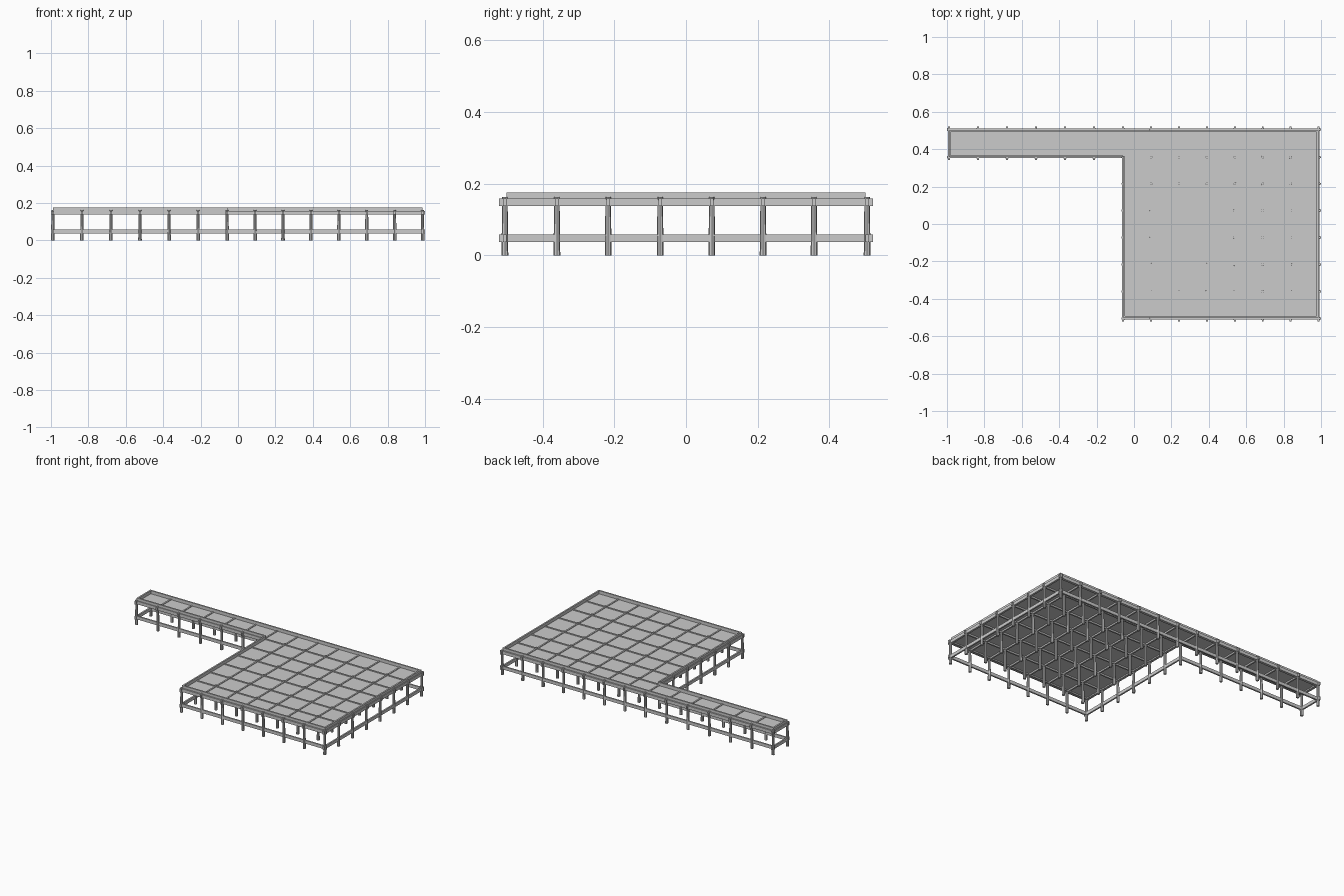
import bpy, bmesh
from mathutils import Matrix, Vector

if "Cube" in bpy.data.objects:
    bpy.data.objects.remove(bpy.data.objects["Cube"])


def finish(bm, name):
    me = bpy.data.meshes.new(name)
    bm.to_mesh(me)
    bm.free()
    ob = bpy.data.objects.new(name, me)
    bpy.context.collection.objects.link(ob)
    return ob


def box(bm, x0, x1, y0, y1, z0, z1):
    m = Matrix.Translation(((x0 + x1) / 2, (y0 + y1) / 2, (z0 + z1) / 2))
    bmesh.ops.create_cube(bm, size=1, matrix=m @ Matrix.Diagonal((x1 - x0, y1 - y0, z1 - z0, 1)))


def beam_x(bm, x0, x1, y, z0, z1, w=0.01):
    box(bm, x0, x1, y - w / 2, y + w / 2, z0, z1)


def beam_y(bm, x, y0, y1, z0, z1, w=0.01):
    box(bm, x - w / 2, x + w / 2, y0, y1, z0, z1)


# Layout: a square platform with a narrow walkway along the back
left, mid, right = -0.99, -0.058, 0.987
front, inner, back = -0.505, 0.357, 0.505
walk_xs = [left + (mid - left) * i / 6 for i in range(6)]
plat_xs = [mid + (right - mid) * i / 7 for i in range(8)]
plat_ys = [-0.505, -0.36, -0.217, -0.072, 0.072, 0.215, 0.357, 0.505]
over = 0.016

# Tapered round posts
bm = bmesh.new()
spots = [(x, y) for x in walk_xs for y in (inner, back)]
spots += [(x, y) for x in plat_xs for y in plat_ys]
for x, y in spots:
    bmesh.ops.create_cone(bm, cap_ends=True, segments=8, radius1=0.0095, radius2=0.0075,
                          depth=0.163, matrix=Matrix.Translation((x, y, 0.0815)))
finish(bm, "posts")

# Upper beams in both directions
bm = bmesh.new()
z0, z1 = 0.137, 0.158
for y in plat_ys:
    beam_x(bm, mid - 0.01, 1.0, y, z0, z1)
for y in (inner, back):
    beam_x(bm, -1.0, mid - 0.01, y, z0, z1)
for x in plat_xs:
    beam_y(bm, x, front - over, back + over, z0, z1)
for x in walk_xs:
    beam_y(bm, x, inner - over, back + over, z0, z1)
finish(bm, "upper_beams")

# Lower bracing around the outside
bm = bmesh.new()
z0, z1 = 0.037, 0.058
beam_x(bm, -1.0, 1.0, back, z0, z1)
beam_x(bm, -1.0, mid, inner, z0, z1)
beam_x(bm, mid - 0.01, 1.0, front, z0, z1)
beam_y(bm, left, inner - over, back + over, z0, z1)
beam_y(bm, mid, front - over, inner, z0, z1)
beam_y(bm, right, front - over, back + over, z0, z1)
finish(bm, "lower_braces")

# Deck boards
bm = bmesh.new()
box(bm, mid, right, front, back, 0.147, 0.154)
finish(bm, "platform_deck")
bm = bmesh.new()
box(bm, left, mid, inner, back, 0.147, 0.154)
finish(bm, "walkway_deck")

# Raised edging around the deck
bm = bmesh.new()
z0, z1 = 0.139, 0.175
f, n, b = front + 0.009, inner + 0.005, back - 0.009
beam_x(bm, left, right, b, z0, z1)
beam_x(bm, left, mid, n, z0, z1)
beam_x(bm, mid, right, f, z0, z1)
beam_y(bm, left + 0.005, n, b, z0, z1)
beam_y(bm, mid + 0.005, f, n, z0, z1)
beam_y(bm, right - 0.005, f, b, z0, z1)
finish(bm, "deck_edging")
